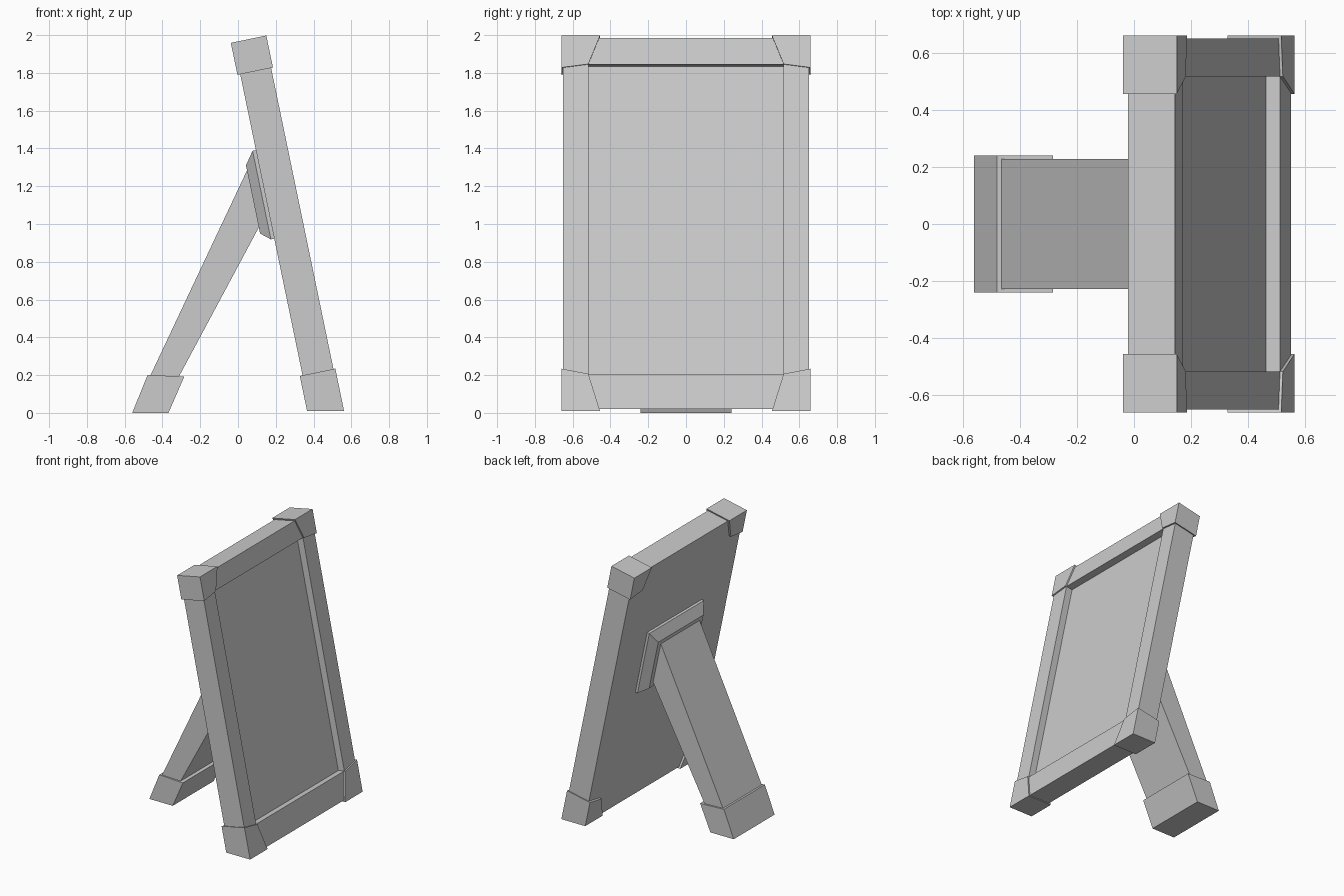
import bpy, bmesh, math

if "Cube" in bpy.data.objects:
    bpy.data.objects.remove(bpy.data.objects["Cube"])

TILT = math.radians(11.7)
S, C = math.sin(TILT), math.cos(TILT)


def board(y, u, n, floor=None):
    """Board coordinates (across, up the slope, out of the front) to world.
    With u None the point slides down the slope to height floor."""
    if u is None:
        u = (floor - n * S) / C
    return (n * C - u * S, y, n * S + u * C)


def loft(name, rings):
    """Closed solid through a series of equal-length rings."""
    bm = bmesh.new()
    loops = [[bm.verts.new(p) for p in r] for r in rings]
    k = len(loops[0])
    for a, b in zip(loops, loops[1:]):
        for i in range(k):
            j = (i + 1) % k
            bm.faces.new((a[i], a[j], b[j], b[i]))
    bm.faces.new(loops[0][::-1])
    bm.faces.new(loops[-1])
    bmesh.ops.recalc_face_normals(bm, faces=bm.faces)
    me = bpy.data.meshes.new(name)
    bm.to_mesh(me)
    bm.free()
    ob = bpy.data.objects.new(name, me)
    bpy.context.collection.objects.link(ob)
    return ob


def rect(w, u0, u1, n, floor=None):
    return [board(y, u, n, floor) for y, u in ((-w, u0), (w, u0), (w, u1), (-w, u1))]


def slab(name, profile, w):
    """Side profile in x-z, extruded across y."""
    return loft(name, [[(x, y, z) for x, z in profile] for y in (-w, w)])


BACK, FRONT = 0.375, 0.542

# Frame with recessed front panel
loft("frame_board", [
    rect(0.65, None, 1.914, BACK, 0.02),
    rect(0.65, None, 1.914, FRONT, 0.02),
    rect(0.517, 0.097, 1.772, FRONT),
    rect(0.517, 0.097, 1.772, FRONT - 0.05),
])

# Corner caps, bottom ones cut level with the floor
for side, sy in (("left", -1), ("right", 1)):
    for level, end, inner, wing in (("top", 1.926, 1.772, 1.753),
                                    ("bottom", None, 0.097, 0.125)):
        outline = [(0.455, end), (0.517, inner), (0.66, wing), (0.66, end)]
        loft(f"corner_cap_{level}_{side}",
             [[board(sy * y, u, n, 0.01) for y, u in outline]
              for n in (BACK - 0.015, FRONT + 0.01)])

# Hinge plate on the back, bevelled towards the leg
loft("hinge_plate", [
    rect(0.32, 0.864, 1.343, BACK + 0.01),
    rect(0.32, 0.864, 1.343, BACK - 0.018),
    rect(0.265, 0.906, 1.275, BACK - 0.068),
])

# Support leg and its foot
slab("support_leg", [(-0.51, 0.1), (-0.362, 0.1), (0.12, 1.0), (0.06, 1.31)], 0.228)
slab("leg_foot", [(-0.56, 0), (-0.368, 0), (-0.284, 0.193), (-0.479, 0.2)], 0.24)
